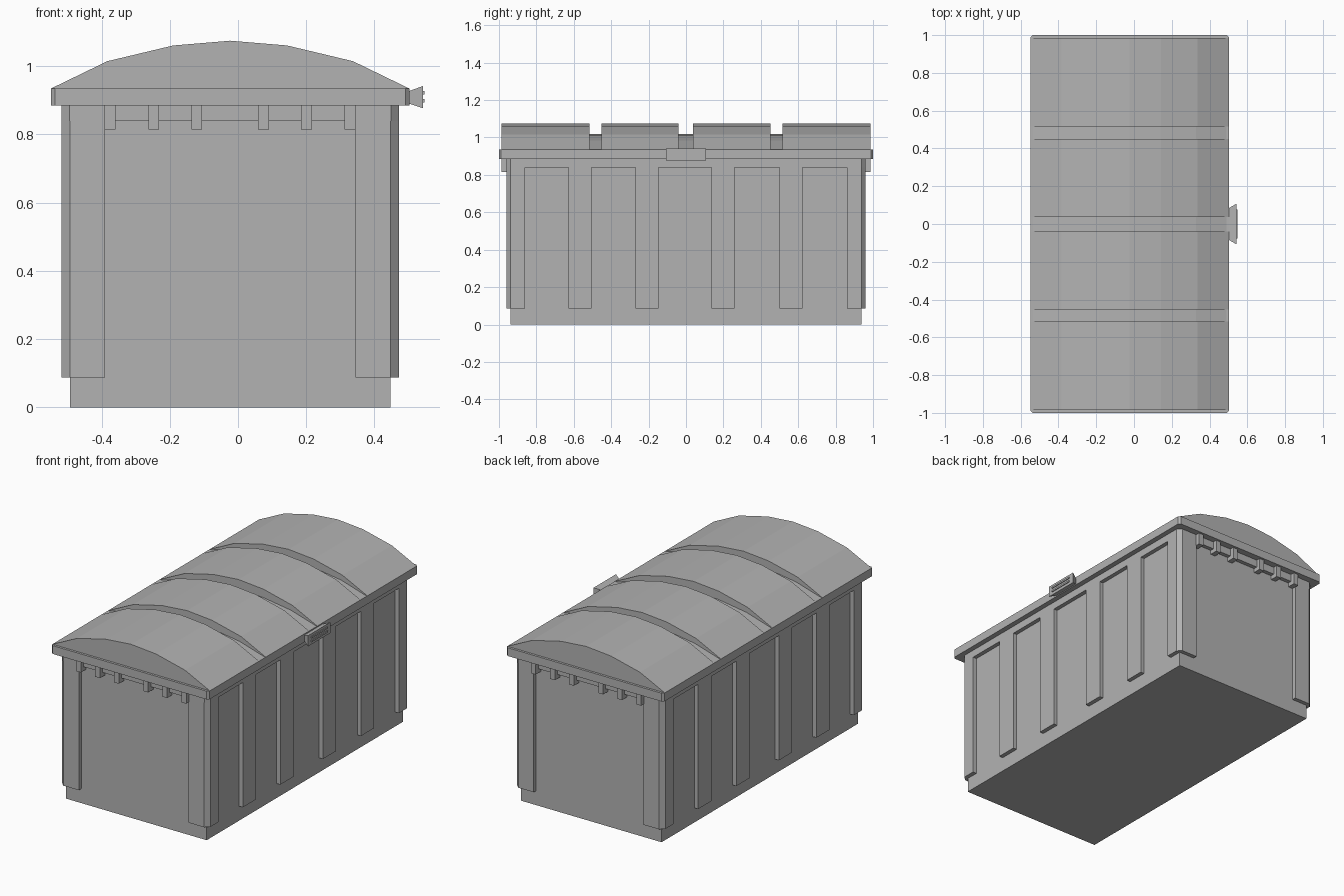
import bpy, bmesh

if "Cube" in bpy.data.objects:
    bpy.data.objects.remove(bpy.data.objects["Cube"])

CX = -0.023            # centre line of the box; the latch sticks out on +x
BODY_X, BODY_Y = 0.47, 0.937
FRAME_X, FRAME_Y = 0.495, 0.961
RIM_Z, RIM_TOP = 0.885, 0.935

grey = bpy.data.materials.new("plain grey")
grey.use_nodes = True
grey.diffuse_color = (0.45, 0.45, 0.45, 1)
grey.node_tree.nodes["Principled BSDF"].inputs["Base Color"].default_value = grey.diffuse_color


def finish(name, bm):
    bmesh.ops.recalc_face_normals(bm, faces=bm.faces)
    mesh = bpy.data.meshes.new(name)
    bm.to_mesh(mesh)
    bm.free()
    mesh.materials.append(grey)
    obj = bpy.data.objects.new(name, mesh)
    bpy.context.collection.objects.link(obj)
    return obj


def loft(name, ring_a, ring_b):
    """Closed solid between two matching rings of points."""
    bm = bmesh.new()
    a = [bm.verts.new(p) for p in ring_a]
    b = [bm.verts.new(p) for p in ring_b]
    bm.faces.new(a)
    bm.faces.new(b)
    n = len(a)
    for i in range(n):
        j = (i + 1) % n
        bm.faces.new((a[i], a[j], b[j], b[i]))
    return finish(name, bm)


def prism_z(name, outline, z0, z1):
    return loft(name, [(x, y, z0) for x, y in outline], [(x, y, z1) for x, y in outline])


def prism_y(name, outline, y0, y1):
    return loft(name, [(x, y0, z) for x, z in outline], [(x, y1, z) for x, z in outline])


def box(name, x0, x1, y0, y1, z0, z1):
    return prism_z(name, [(x0, y0), (x1, y0), (x1, y1), (x0, y1)], z0, z1)


def cut_rect(hx, hy, c):
    """Rectangle outline with chamfered corners."""
    pts = [(hx, -hy + c), (hx, hy - c), (hx - c, hy), (-hx + c, hy),
           (-hx, hy - c), (-hx, -hy + c), (-hx + c, -hy), (hx - c, -hy)]
    return [(CX + x, y) for x, y in pts]


# Main bin and rim
box("bin_body", CX - BODY_X, CX + BODY_X, -BODY_Y, BODY_Y, 0, RIM_Z)
prism_z("lid_rim", cut_rect(0.526, 1.0, 0.012), RIM_Z, RIM_TOP)
prism_z("header_band", cut_rect(FRAME_X, FRAME_Y, 0.024), 0.84, RIM_Z)

# Corner posts wrap around the body with a chamfered outer edge
for sx in (-1, 1):
    for sy in (-1, 1):
        outline = [(0.367, 0.90), (0.367, FRAME_Y), (BODY_X, FRAME_Y),
                   (FRAME_X, BODY_Y), (FRAME_X, 0.86), (0.44, 0.86), (0.44, 0.90)]
        prism_z("corner_post", [(CX + sx * x, sy * y) for x, y in outline], 0.087, RIM_Z)

# Side posts
for sx in (-1, 1):
    for y in (-0.566, -0.208, 0.198, 0.561):
        xs = sorted((CX + sx * 0.44, CX + sx * FRAME_X))
        box("side_post", *xs, y - 0.062, y + 0.062, 0.087, RIM_Z)

# Small tabs under the rim on both ends
for sy in (-1, 1):
    for sx in (-1, 1):
        for x in (0.098, 0.224, 0.352):
            ys = sorted((sy * 0.92, sy * 0.986))
            c = CX + sx * x
            box("rim_tab", c - 0.016, c + 0.016, *ys, 0.815, RIM_Z)

# Arched lid: four raised sections over a lower continuous arch
half = [(0.36, 1.015), (0.167, 1.061)]
arch = [(0.525, RIM_TOP)] + half + [(0, 1.075)]
arch += [(-x, z) for x, z in reversed(arch[:-1])]


def arch_outline(width, height):
    return [(CX + x * width, RIM_TOP + (z - RIM_TOP) * height) for x, z in arch]


prism_y("lid_arch_lower", arch_outline(0.975, 0.6), -0.97, 0.97)
edges = [-0.986, -0.517, -0.453, -0.04, 0.038, 0.451, 0.515, 0.986]
for y0, y1 in zip(edges[::2], edges[1::2]):
    prism_y("lid_section", arch_outline(1, 1), y0, y1)

# Latch flares outward, with two thin raised grip bars
def latch_ring(x, hy, z0, z1):
    return [(x, -hy, z0), (x, hy, z0), (x, hy, z1), (x, -hy, z1)]


loft("latch", latch_ring(0.495, 0.08, 0.893, 0.925), latch_ring(0.542, 0.107, 0.877, 0.942))
for z in (0.899, 0.922):
    box("latch_bar", 0.535, 0.547, -0.076, 0.076, z - 0.005, z + 0.005)
